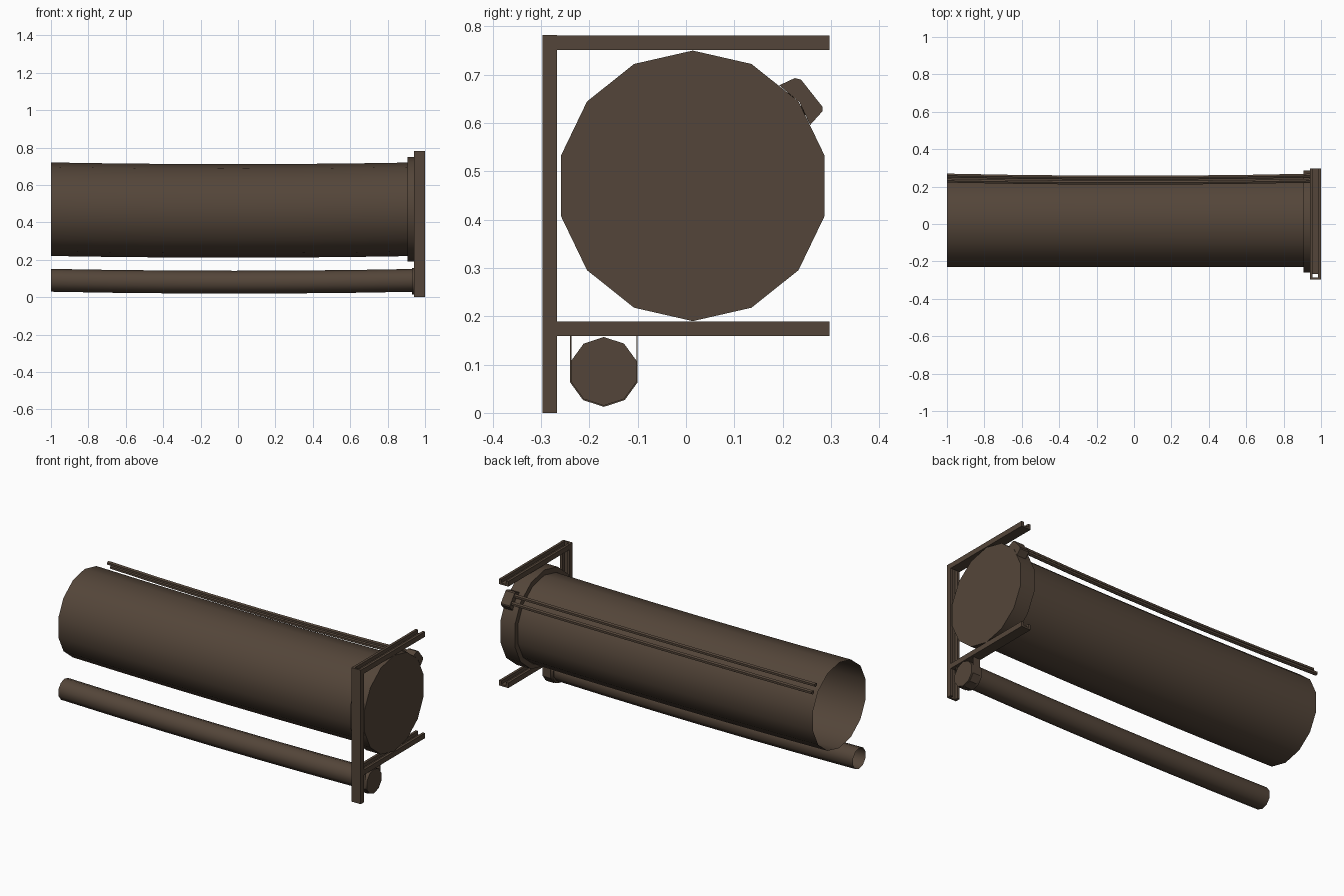
import bpy, bmesh, math

if "Cube" in bpy.data.objects:
    bpy.data.objects.remove(bpy.data.objects["Cube"])

brown = bpy.data.materials.new("dark_brown_metal")
brown.diffuse_color = (0.088, 0.060, 0.041, 1)
brown.use_nodes = True
brown.node_tree.nodes["Principled BSDF"].inputs["Base Color"].default_value = brown.diffuse_color


def finish(name, verts, faces, smooth=False, fix_normals=True):
    mesh = bpy.data.meshes.new(name)
    mesh.from_pydata(verts, [], faces)
    mesh.materials.append(brown)
    if fix_normals:
        bm = bmesh.new()
        bm.from_mesh(mesh)
        bmesh.ops.recalc_face_normals(bm, faces=bm.faces)
        bm.to_mesh(mesh)
        bm.free()
    ob = bpy.data.objects.new(name, mesh)
    bpy.context.collection.objects.link(ob)
    if smooth:
        bpy.ops.object.select_all(action='DESELECT')
        ob.select_set(True)
        bpy.context.view_layer.objects.active = ob
        bpy.ops.object.shade_smooth_by_angle(angle=math.radians(40))
    return ob


def tube(name, y, z, r, x0, x1, sides, steps=1, sag_y=0.0, sag_z=0.0, caps=False):
    """Tube along x, sagging parabolically between its ends."""
    verts, faces = [], []
    for i in range(steps + 1):
        t = i / steps
        s = 4 * t * (1 - t)
        for k in range(sides):
            a = 2 * math.pi * k / sides
            verts.append((x0 + (x1 - x0) * t,
                          y - sag_y * s + r * math.sin(a),
                          z - sag_z * s + r * math.cos(a)))
    for i in range(steps):
        for k in range(sides):
            a, b = i * sides + k, i * sides + (k + 1) % sides
            faces.append((a, b, b + sides, a + sides))
    if caps:
        faces.append(tuple(range(sides)))
        faces.append(tuple(range(steps * sides, (steps + 1) * sides)))
    return finish(name, verts, faces, smooth=True)


def prism(name, outline, place, a, b):
    """Extrude a 2D outline from a to b; place(u, v, w) maps to xyz."""
    n = len(outline)
    verts = [place(u, v, w) for w in (a, b) for u, v in outline]
    faces = [(i, (i + 1) % n, n + (i + 1) % n, n + i) for i in range(n)]
    faces += [tuple(range(n)), tuple(range(n, 2 * n))]
    return finish(name, verts, faces)


# Large pipe with open far end, and its capped collar
tube("large_pipe", 0.014, 0.47, 0.25, -1, 0.95, 14, 6, 0, 0.009)
tube("large_collar", 0.014, 0.47, 0.28, 0.905, 0.998, 14, caps=True)

# Small pipe hung below, and its capped collar
tube("small_pipe", -0.17, 0.09, 0.061, -1, 0.96, 10, 6, 0, 0.01)
tube("small_collar", -0.17, 0.086, 0.071, 0.93, 0.998, 10, caps=True)

# Two thin conduits beside the large pipe
for i, (y, z) in enumerate([(0.232, 0.672), (0.259, 0.638)]):
    tube(f"conduit_{i + 1}", y, z, 0.012, -1, 0.96, 6, 6, 0.011, 0.01, caps=True)

# Clamp holding the conduits to the collar
clamp = [(0.193, 0.678), (0.225, 0.693), (0.238, 0.690), (0.283, 0.633),
         (0.283, 0.625), (0.257, 0.596), (0.235, 0.643)]
prism("conduit_clamp", clamp, lambda u, v, w: (w, u, v), 0.94, 0.998)

# Strut frame: U channels, u across (x), v deep
channel = [(0.94, 0), (1.0, 0), (1.0, 0.03), (0.985, 0.03), (0.985, 0.01),
           (0.955, 0.01), (0.955, 0.03), (0.94, 0.03)]
prism("frame_post", channel, lambda u, v, w: (u, -0.297 + v, w), 0, 0.782)
for label, z in (("upper", 0.751), ("lower", 0.159)):
    prism(f"frame_{label}_arm", channel,
          lambda u, v, w, z=z: (u, w, z + v), -0.267, 0.297)

# Hanger strap wrapped under the small collar
cy, cz, n = -0.17, 0.086, 10


def strap_line(r):
    pts = [(cy + r * math.sin(math.radians(36 * k)),
            cz + r * math.cos(math.radians(36 * k))) for k in range(2, 9)]
    return [(pts[0][0], 0.16)] + pts + [(pts[-1][0], 0.16)]


prism("hanger_strap", strap_line(0.0735) + strap_line(0.0705)[::-1],
      lambda u, v, w: (w, u, v), 0.945, 0.99)
